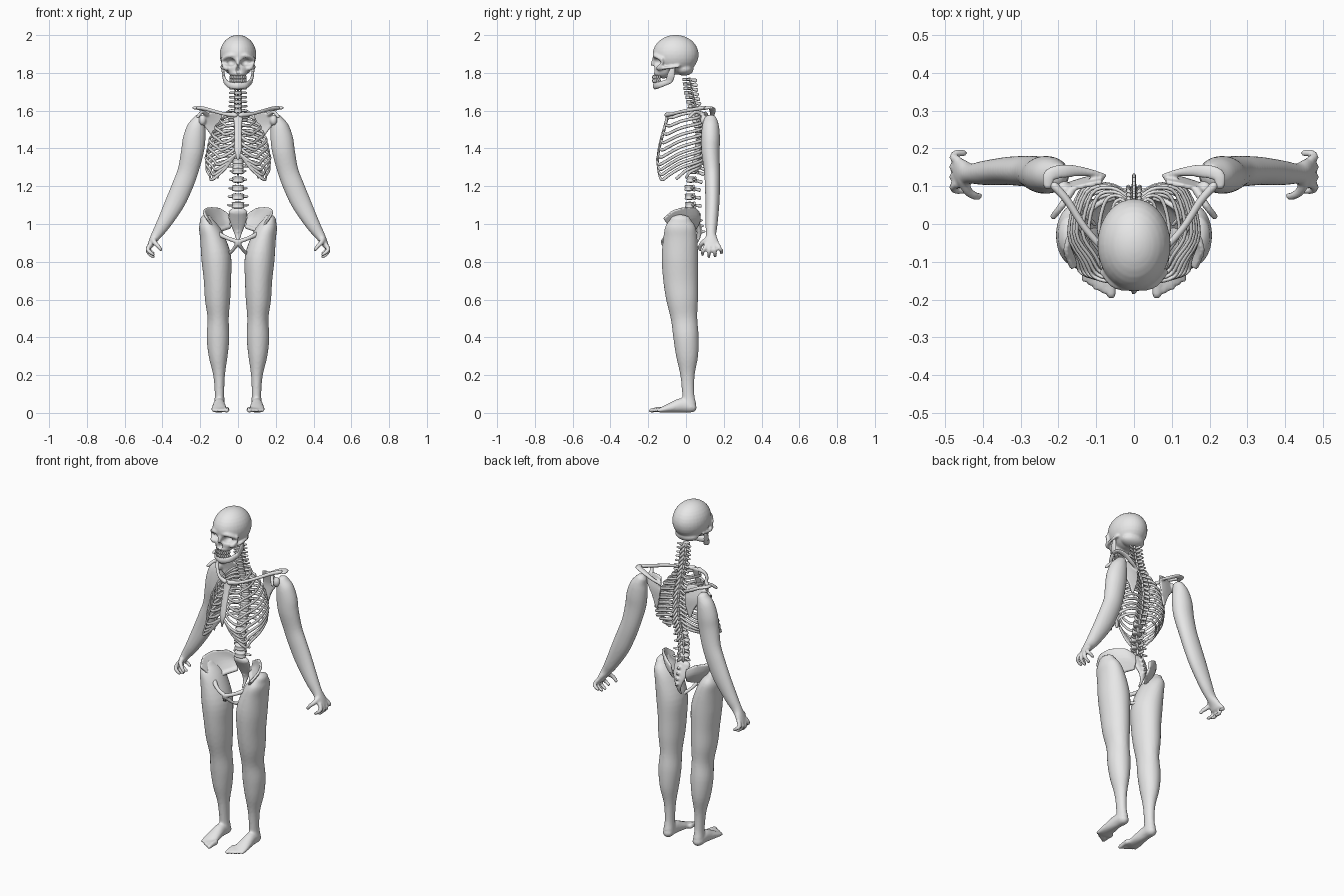
import bpy, bmesh, math
from mathutils import Vector, Matrix

default_cube = bpy.data.objects.get("Cube")
if default_cube:
    bpy.data.objects.remove(default_cube)

bone = bpy.data.materials.new("pale_grey_bone")
bone.use_nodes = True
bone.diffuse_color = (.8, .8, .8, 1)
bone.node_tree.nodes["Principled BSDF"].inputs["Base Color"].default_value = (.8, .8, .8, 1)

X, Y, Z = Vector((1, 0, 0)), Vector((0, 1, 0)), Vector((0, 0, 1))


# ---- helpers ----
def along(keys, position):
    """Linear interpolation through (position, value) keys."""
    for (start, low), (end, high) in zip(keys, keys[1:]):
        if position <= end:
            return low + (high - low) * (position - start) / (end - start)
    return keys[-1][1]


def spline(points, steps):
    """Resample points of any dimension with a smooth curve."""
    result, last = [], len(points) - 1
    for i in range(last):
        around = (points[max(i - 1, 0)], points[i], points[i + 1], points[min(i + 2, last)])
        for k in range(steps):
            t = k / steps
            result.append(tuple(
                b + .5 * t * (c - a + t * (2 * a - 5 * b + 4 * c - d + t * (3 * b - a - 3 * c + d)))
                for a, b, c, d in zip(*around)))
    return result + [tuple(points[last])]


def skin(bm, rings):
    """Join closed rings into a capped solid."""
    loops = [[bm.verts.new(point) for point in ring] for ring in rings]
    for lower, upper in zip(loops, loops[1:]):
        for i in range(len(lower)):
            j = (i + 1) % len(lower)
            bm.faces.new((lower[i], lower[j], upper[j], upper[i]))
    bm.faces.new(loops[0][::-1])
    bm.faces.new(loops[-1])


def loft(bm, points, up=X, sides=12, steps=4, cap=1):
    """Rounded tube along (x, y, z, radius along up, other radius)."""
    path = spline([p if len(p) == 5 else (*p, p[3]) for p in points], steps)
    rings, last = [], len(path) - 1
    for i, (x, y, z, ru, rv) in enumerate(path):
        centre = Vector((x, y, z))
        tangent = (Vector(path[min(i + 1, last)][:3]) - Vector(path[max(i - 1, 0)][:3])).normalized()
        u = (up - tangent * up.dot(tangent)).normalized()
        v = tangent.cross(u)
        angles = [0]
        if i == 0:
            angles = [-75, -40, 0]
        elif i == last:
            angles = [0, 40, 75]
        for angle in map(math.radians, angles):
            middle = centre + tangent * math.sin(angle) * min(ru, rv) * cap
            scale = math.cos(angle)
            rings.append([middle + u * ru * scale * math.cos(math.tau * k / sides)
                          + v * rv * scale * math.sin(math.tau * k / sides) for k in range(sides)])
    skin(bm, rings)


def sheet(bm, rows, half):
    """Curved plate of even thickness through rows of points."""
    rows = [spline(row, 4) for row in rows]
    columns = [spline(column, 4) for column in zip(*rows)]
    grid = [[Vector(p) for p in row] for row in zip(*columns)]
    rings = []
    for r, row in enumerate(grid):
        front, back = [], []
        for c, point in enumerate(row):
            across = row[min(c + 1, len(row) - 1)] - row[max(c - 1, 0)]
            down = grid[min(r + 1, len(grid) - 1)][c] - grid[max(r - 1, 0)][c]
            normal = across.cross(down).normalized() * half
            front.append(point + normal)
            back.append(point - normal)
        rings.append(front + back[::-1])
    skin(bm, rings)


def ball(bm, centre, radii, segments=32):
    bmesh.ops.create_uvsphere(bm, u_segments=segments, v_segments=segments // 2, radius=1,
                              matrix=Matrix.Translation(centre) @ Matrix.Diagonal((*radii, 1)))


def dress(mesh):
    mesh.shade_smooth()
    mesh.materials.clear()
    mesh.materials.append(bone)


def add_object(name, mesh):
    dress(mesh)
    ob = bpy.data.objects.new(name, mesh)
    bpy.context.scene.collection.objects.link(ob)
    return ob


def fuse(ob, voxel):
    remesh = ob.modifiers.new("fuse", 'REMESH')
    remesh.mode = 'VOXEL'
    remesh.voxel_size = voxel


def finish(bm, name, voxel=0, pair=False, cutter=None, relax=3):
    """Make the object; optionally fuse its pieces, carve it, and mirror it."""
    bmesh.ops.recalc_face_normals(bm, faces=bm.faces[:])
    mesh = bpy.data.meshes.new(name)
    bm.to_mesh(mesh)
    bm.free()
    ob = add_object(("left_" if pair else "") + name, mesh)
    if voxel:
        fuse(ob, voxel)
        if cutter:
            carve = ob.modifiers.new("carve", 'BOOLEAN')
            carve.operation, carve.solver, carve.object = 'DIFFERENCE', 'EXACT', cutter
            fuse(ob, voxel)
        soften = ob.modifiers.new("soften", 'SMOOTH')
        soften.factor, soften.iterations = .5, relax
        bpy.context.view_layer.update()
        graph = bpy.context.evaluated_depsgraph_get()
        mesh = bpy.data.meshes.new_from_object(ob.evaluated_get(graph))
        ob.modifiers.clear()
        ob.data = mesh
        dress(mesh)
    if pair:
        twin = mesh.copy()
        twin.transform(Matrix.Diagonal((-1, 1, 1, 1)))
        twin.flip_normals()
        add_object("right_" + name, twin)
    return ob


# ---- skull with carved sockets ----
holes = bmesh.new()
skull = bmesh.new()
ball(skull, (0, -.055, 1.896), (.097, .122, .105))
ball(skull, (0, -.12, 1.825), (.058, .05, .055))
ball(skull, (0, -.13, 1.8), (.046, .042, .026))
ball(skull, (0, -.01, 1.82), (.07, .05, .035))
loft(skull, [(0, -.165, 1.88, .012), (0, -.18, 1.845, .008)])
ball(holes, (0, -.178, 1.815), (.014, .03, .02))
for s in (1, -1):
    loft(skull, [(0, -.165, 1.888, .01), (s * .045, -.163, 1.892, .011), (s * .08, -.13, 1.872, .01)], Z)
    loft(skull, [(s * .082, -.128, 1.875, .009), (s * .081, -.128, 1.85, .008), (s * .066, -.142, 1.828, .014)])
    loft(skull, [(s * .06, -.145, 1.825, .014), (s * .086, -.1, 1.827, .008), (s * .085, -.04, 1.835, .008)], Z)
    ball(holes, (s * .04, -.168, 1.856), (.027, .048, .023))
cutter = finish(holes, "socket_cutter")
cutter.hide_render = True
finish(skull, "skull", .005, cutter=cutter)
bpy.data.objects.remove(cutter)

# ---- jaw and teeth ----
jaw = bmesh.new()
for s in (1, -1):
    loft(jaw, [(s * .08, -.07, 1.825, .007, .014), (s * .077, -.08, 1.785, .008, .022),
               (s * .068, -.088, 1.758, .009, .02)])
    loft(jaw, [(s * .07, -.085, 1.757, .015, .009), (s * .045, -.143, 1.736, .018, .01),
               (0, -.165, 1.731, .02, .012)], Z)
finish(jaw, "jaw", .005, relax=2)
teeth = bmesh.new()
for height in (1.758, 1.777):
    for k in range(-5, 6):
        angle = k * math.pi / 12
        ball(teeth, (.041 * math.sin(angle), -.127 - .046 * math.cos(angle), height), (.006, .006, .011), 10)
finish(teeth, "teeth")

# ---- spine: seven neck, twelve chest and five lower vertebrae ----
SPINE_Z = [(0, 1.765), (7, 1.6), (19, 1.28), (23, 1.1)]
SPINE_Y = [(0, -.005), (3, .005), (7, .03), (10, .06), (13, .07), (16, .06), (19, .035), (21, .015), (23, .02)]
for i in range(24):
    y, z = along(SPINE_Y, i), along(SPINE_Z, i)
    width = along([(0, .021), (7, .021), (23, .034)], i)
    wing = along([(0, .04), (7, .045), (18, .035), (23, .052)], i)
    drop = along([(0, .006), (7, .015), (12, .035), (18, .02), (23, .004)], i)
    tall = along([(0, .006), (7, .008), (23, .013)], i)
    bm = bmesh.new()
    loft(bm, [(0, y, z + tall, width, width * .75), (0, y, z, width * .86, width * .65),
              (0, y, z - tall, width, width * .75)], sides=16, steps=2, cap=.2)
    loft(bm, [(0, y + .012, z, .008, .012), (0, y + .035, z - drop / 2, .008, .006),
              (0, y + .058, z - drop, .01, .005)], Z, 8, 2)
    for s in (1, -1):
        loft(bm, [(s * .008, y + .012, z, .007), (s * wing, y + .022, z, .006)], Z, 8, 2)
        loft(bm, [(s * .013, y + .024, z + tall, .006), (s * .015, y + .028, z - tall, .006)], X, 8, 2)
    finish(bm, "vertebra_%d" % (i + 1))

# ---- sacrum and tailbone ----
bm = bmesh.new()
loft(bm, [(0, .03, 1.065, .05, .022), (0, .055, 1.01, .044, .018), (0, .07, .96, .025, .012),
          (0, .065, .92, .011, .008), (0, .045, .89, .006, .006)])
for k in range(4):
    ball(bm, (0, .058 + .007 * k, 1.05 - .03 * k), (.008, .026, .01))
finish(bm, "sacrum", .005, relax=2)

# ---- ribs, joined to the breastbone by their front ends ----
for i in range(12):
    y, z = along(SPINE_Y, i + 7), along(SPINE_Z, i + 7)
    wide = along([(0, .065), (2, .12), (4, .152), (7, .172), (9, .168), (11, .125)], i)
    drop = along([(0, .035), (3, .09), (6, .125), (9, .125), (11, .06)], i)
    end_x = along([(0, .048), (3, .08), (6, .105), (9, .138), (11, .105)], i)
    end_y = along([(0, -.07), (3, -.12), (6, -.14), (9, -.13), (10, -.05), (11, 0)], i)
    end_z = z - drop
    path = [(.015, y + .01, z), (.35 * wide + .01, y + .035, z), (.82 * wide, y + .02, z - .2 * drop),
            (wide, .55 * y + .45 * end_y, z - .5 * drop),
            (.4 * wide + .6 * end_x, .2 * y + .8 * end_y, z - .82 * drop), (end_x, end_y, end_z)]
    if i < 10:
        tip_z = 1.56 - .032 * min(i, 6)
        tip_y = -.095 - .25 * (1.575 - tip_z)
        path += [(.5 * end_x, .5 * (end_y + tip_y) - .01, .55 * end_z + .45 * tip_z), (.014, tip_y, tip_z)]
    bm = bmesh.new()
    loft(bm, [(*p, .0085, .005) for p in path], Z, 8)
    finish(bm, "rib_%d" % (i + 1), pair=True)

bm = bmesh.new()
loft(bm, [(0, -.095, 1.578, .03, .009), (0, -.108, 1.53, .021, .008), (0, -.13, 1.45, .02, .008),
          (0, -.145, 1.385, .018, .007), (0, -.146, 1.345, .007, .005)])
finish(bm, "breastbone")

# ---- shoulder bones ----
bm = bmesh.new()
loft(bm, [(.015, -.102, 1.577, .013), (.07, -.075, 1.582, .009), (.13, -.01, 1.598, .009),
          (.175, .06, 1.61, .01), (.21, .1, 1.615, .011)], Z)
finish(bm, "collarbone", pair=True)
bm = bmesh.new()
sheet(bm, [[(.085, .11, 1.585), (.13, .1, 1.595), (.19, .085, 1.575)],
           [(.08, .125, 1.52), (.12, .12, 1.52), (.185, .1, 1.53)],
           [(.09, .125, 1.45), (.115, .12, 1.455), (.14, .115, 1.465)],
           [(.105, .12, 1.4), (.112, .118, 1.4), (.118, .116, 1.405)]], .006)
loft(bm, [(.078, .128, 1.55, .006), (.13, .138, 1.575, .01, .012), (.18, .14, 1.602, .009, .018),
          (.222, .13, 1.615, .008, .018), (.228, .1, 1.613, .008, .013)], Z)
loft(bm, [(.165, .09, 1.58, .012), (.19, .05, 1.593, .01), (.213, .02, 1.568, .009)], Z)
ball(bm, (.188, .096, 1.55), (.02, .02, .028))
finish(bm, "shoulder_blade", .005, True, relax=2)

# ---- hip bones ----
bm = bmesh.new()
sheet(bm, [[(.05, .07, 1.055), (.1, .05, 1.085), (.16, -.01, 1.088), (.183, -.07, 1.07), (.165, -.12, 1.03)],
           [(.045, .07, 1.01), (.085, .055, 1.03), (.125, .01, 1.03), (.15, -.05, 1.02), (.135, -.095, .99)],
           [(.045, .05, .975), (.07, .025, .97), (.1, -.02, .96), (.118, -.05, .95), (.115, -.08, .95)]], .007)
loft(bm, [(.045, .05, .985, .011), (.1, -.02, .965, .012), (.105, -.07, .95, .014),
          (.055, -.11, .925, .011), (0, -.122, .905, .012)], Z)
loft(bm, [(.004, -.12, .895, .012), (.03, -.085, .858, .009), (.055, -.035, .84, .014)], Z)
loft(bm, [(.055, -.035, .84, .014), (.08, -.01, .88, .016), (.108, -.03, .95, .022)])
finish(bm, "hip_bone", .005, True, relax=2)

# ---- arms with hands ----
bm = bmesh.new()
loft(bm, [(.207, .13, 1.545, .035, .038), (.22, .13, 1.51, .05, .046), (.232, .13, 1.45, .06, .05),
          (.242, .13, 1.38, .06, .048), (.265, .138, 1.28, .055, .042), (.295, .14, 1.2, .055, .04),
          (.335, .14, 1.11, .052, .037), (.395, .135, 1, .038, .032), (.43, .133, .945, .028, .027),
          (.452, .135, .91, .02, .036), (.466, .137, .882, .015, .042)], sides=24)
for k in range(4):
    base, tip = .106 + .021 * k, .088 + .033 * k
    low = (.012, 0, .003, .02)[k]
    loft(bm, [(.466, base, .89, .012), (.478, (base + tip) / 2, .86 + low / 2, .011),
              (.468, tip, .84 + low, .01), (.449, tip, .827 + low, .009)], Y)
loft(bm, [(.45, .115, .92, .015), (.44, .088, .9, .013), (.422, .075, .882, .011), (.41, .074, .865, .01)], Y)
finish(bm, "arm", .0065, True, relax=2)

# ---- legs with feet ----
bm = bmesh.new()
loft(bm, [(.168, -.03, 1.015, .036, .06), (.159, -.03, .985, .05, .08), (.137, -.03, .925, .065, .09),
          (.115, -.032, .82, .079, .097), (.109, -.028, .7, .072, .092), (.108, -.02, .6, .067, .084),
          (.105, -.01, .5, .056, .07), (.106, 0, .4, .06, .067), (.105, .006, .3, .05, .058),
          (.1, .008, .2, .031, .038), (.098, .012, .1, .025, .032), (.098, .018, .045, .029, .036)], sides=32)
loft(bm, [(.098, .028, .03, .03, .029), (.1, -.02, .04, .031, .038), (.1, -.07, .03, .037, .029),
          (.1, -.12, .018, .043, .017), (.098, -.14, .014, .041, .012)], sides=24)
for k in range(5):
    x, thick = .064 + .0175 * k, .013 - .001 * k
    if k == 0:
        x, thick = x - .004, .016
    loft(bm, [(x, -.125, .017, thick), (x, -.155 + .006 * k, .017, thick * .85),
              (x, -.186 + .009 * k, .012, thick * .85, thick * .75)])
finish(bm, "leg", .0075, True, relax=2)
